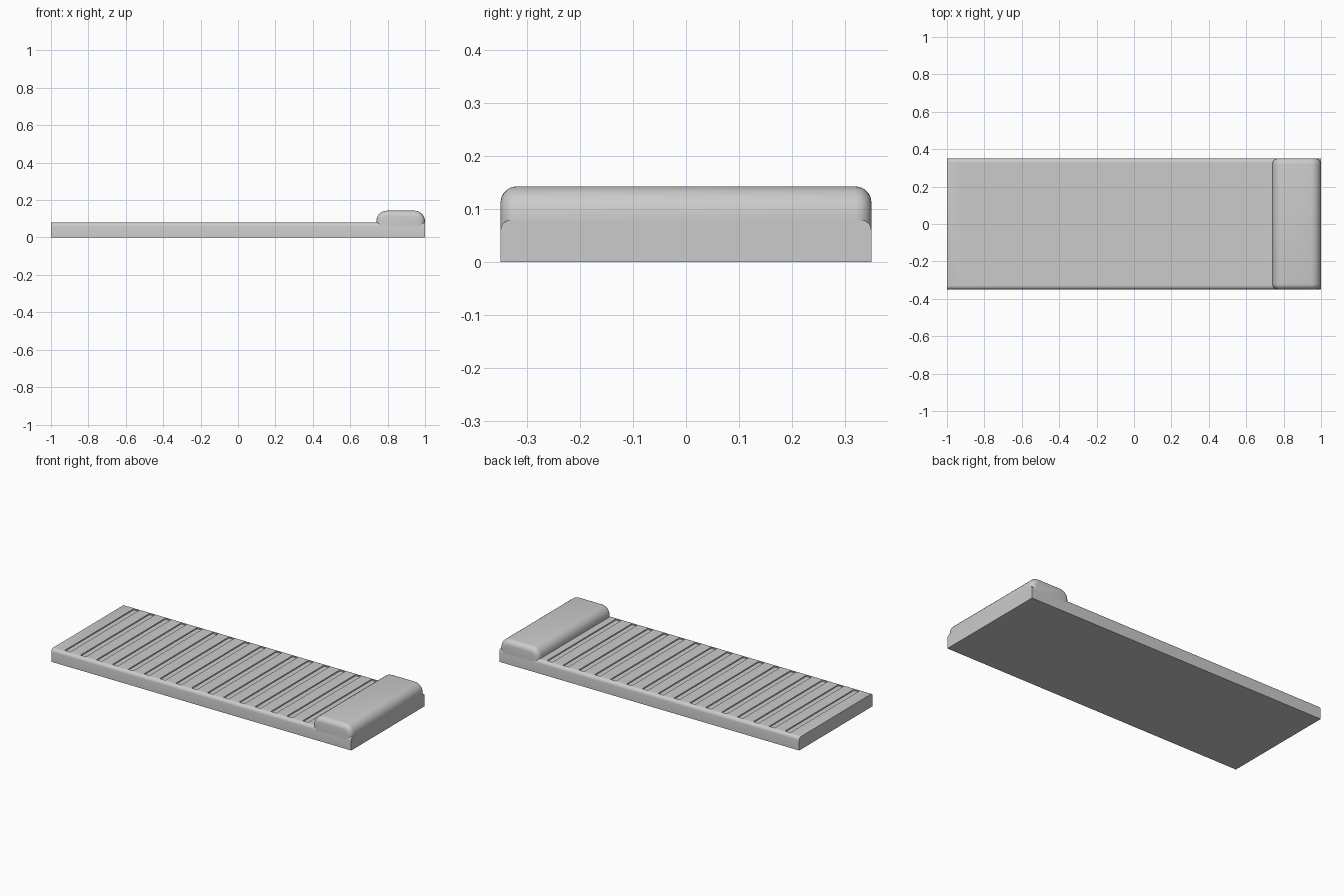
import bpy, bmesh

if "Cube" in bpy.data.objects:
    bpy.data.objects.remove(bpy.data.objects["Cube"])


def new_object(name, bm):
    mesh = bpy.data.meshes.new(name)
    bmesh.ops.recalc_face_normals(bm, faces=bm.faces[:])
    bm.to_mesh(mesh)
    bm.free()
    obj = bpy.data.objects.new(name, mesh)
    bpy.context.collection.objects.link(obj)
    return obj


def add_box(bm, lo, hi):
    verts = bmesh.ops.create_cube(bm, size=1)["verts"]
    for v in verts:
        for i in range(3):
            v.co[i] = hi[i] if v.co[i] > 0 else lo[i]


def bevel(bm, test, width, segments):
    edges = [e for e in bm.edges if test(e.verts[0].co, e.verts[1].co)]
    bmesh.ops.bevel(bm, geom=edges, offset=width, offset_type='OFFSET',
                    segments=segments, profile=0.5, affect='EDGES')


def smooth(obj, angle=0.6):
    bpy.ops.object.select_all(action='DESELECT')
    obj.select_set(True)
    bpy.context.view_layer.objects.active = obj
    bpy.ops.object.shade_smooth_by_angle(angle=angle)


TOP, HALF_Y = 0.08, 0.35

# Mattress slab with rounded long top edges
bm = bmesh.new()
add_box(bm, (-1, -HALF_Y, 0), (1, HALF_Y, TOP))
bevel(bm, lambda a, b: min(a.z, b.z) > 0.07 and abs(a.y - b.y) < 1e-4, 0.02, 4)
bevel(bm, lambda a, b: max(a.x, b.x) < -0.99 and min(a.z, b.z) > TOP - 1e-4, 0.006, 2)
mattress = new_object("mattress", bm)

# Shallow cross grooves cut into the top
bm = bmesh.new()
for i in range(16):
    x = -0.926 + i * 0.1058
    add_box(bm, (x, -0.328, TOP - 0.007), (x + 0.036, 0.328, TOP + 0.05))
cutter = new_object("groove_cutter", bm)
cutter.hide_render = True
cutter.hide_set(True)
cut = mattress.modifiers.new("grooves", 'BOOLEAN')
cut.operation = 'DIFFERENCE'
cut.solver = 'EXACT'
cut.object = cutter
smooth(mattress)

# Raised headrest pillow: rounded across, then softened at both ends
bm = bmesh.new()
add_box(bm, (0.74, -HALF_Y, 0.06), (1, HALF_Y, 0.143))
bevel(bm, lambda a, b: min(a.z, b.z) > 0.14 and abs(a.x - b.x) < 1e-4, 0.055, 6)
bevel(bm, lambda a, b: abs(a.y - b.y) < 1e-4 and max(a.z, b.z) > 0.061, 0.03, 5)
pillow = new_object("headrest_pillow", bm)
smooth(pillow)
